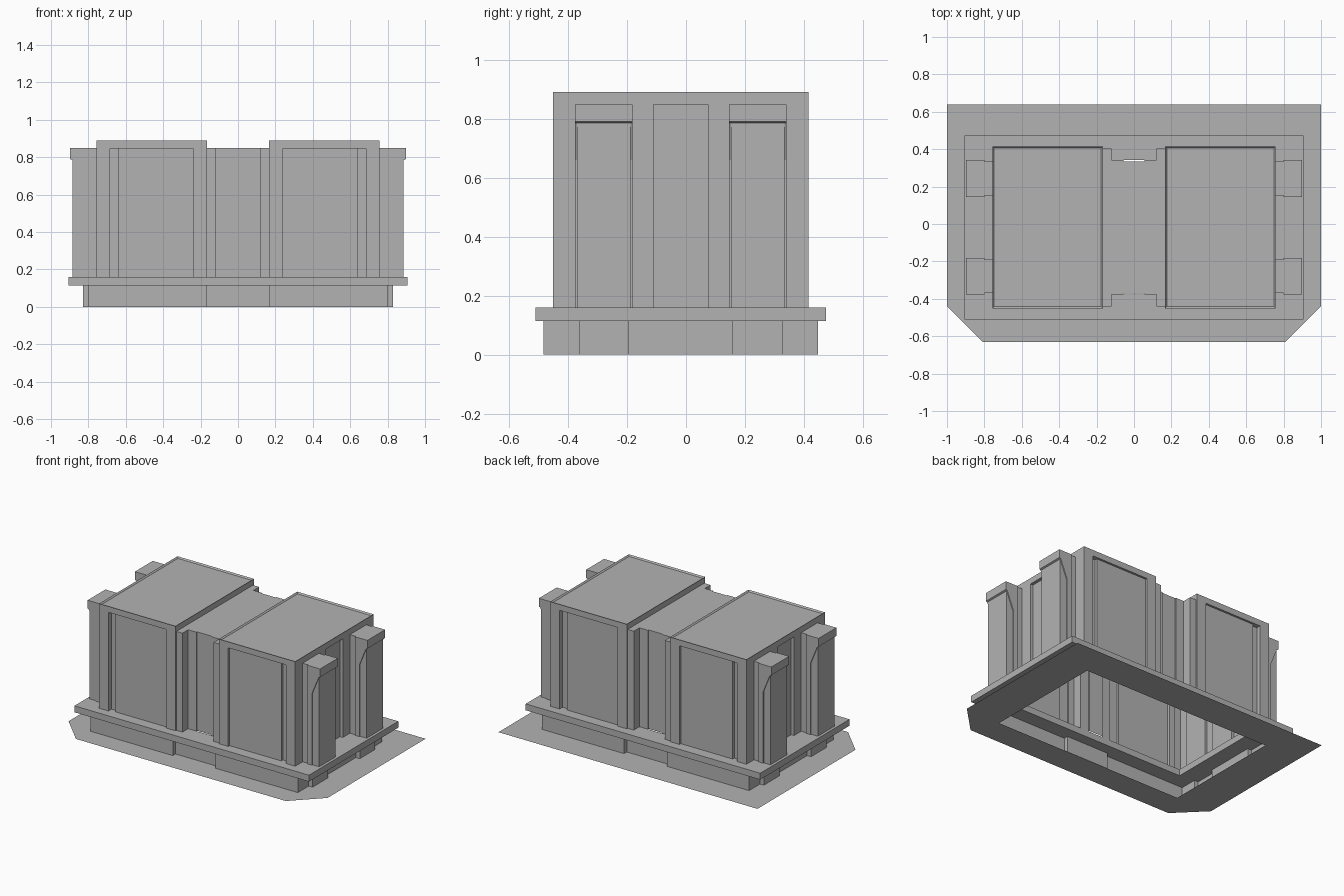
import bpy
import bmesh

cube = bpy.data.objects.get("Cube")
if cube:
    bpy.data.objects.remove(cube, do_unlink=True)

CY = -0.018  # depth centre of the building on its plot

grey = bpy.data.materials.new("plain_grey")
grey.use_nodes = True
GREY = (0.45, 0.45, 0.45, 1)
grey.diffuse_color = GREY
grey.node_tree.nodes["Principled BSDF"].inputs["Base Color"].default_value = GREY


def finish(name, bm, recalc=True):
    if recalc:
        bmesh.ops.recalc_face_normals(bm, faces=bm.faces)
    mesh = bpy.data.meshes.new(name)
    bm.to_mesh(mesh)
    bm.free()
    mesh.materials.append(grey)
    obj = bpy.data.objects.new(name, mesh)
    bpy.context.collection.objects.link(obj)
    return obj


def four_way(quarter):
    """Mirror a quarter outline about both axes into a closed loop."""
    half = quarter + [(x, -y) for x, y in reversed(quarter)]
    loop = half + [(-x, y) for x, y in reversed(half)]
    return [(x, y + CY) for x, y in loop]


def shell(name, loop, z0, z1, roof):
    """Upright walls along a loop, open below, with an optional roof."""
    bm = bmesh.new()
    low = [bm.verts.new((x, y, z0)) for x, y in loop]
    high = [bm.verts.new((x, y, z1)) for x, y in loop]
    n = len(loop)
    for i in range(n):
        j = (i + 1) % n
        bm.faces.new((low[j], low[i], high[i], high[j]))
    if roof:
        bm.faces.new(high[::-1])
    return finish(name, bm)


def sheet(name, outer, inner, z, thick=0):
    """Flat sheet with a hole, optionally given thickness."""
    bm = bmesh.new()
    edges = []
    for loop in (outer, inner):
        vs = [bm.verts.new((x, y, z)) for x, y in loop]
        edges += [bm.edges.new((vs[i - 1], vs[i])) for i in range(len(vs))]
    bmesh.ops.triangle_fill(bm, edges=edges, use_beauty=True, normal=(0, 0, 1))
    if thick:
        out = bmesh.ops.extrude_face_region(bm, geom=bm.faces[:])
        verts = [g for g in out["geom"] if isinstance(g, bmesh.types.BMVert)]
        bmesh.ops.translate(bm, verts=verts, vec=(0, 0, thick))
        return finish(name, bm)
    for f in bm.faces:
        f.normal_update()
        if f.normal.z < 0:
            f.normal_flip()
    return finish(name, bm, recalc=False)


def box(name, x, y, z):
    bm = bmesh.new()
    bmesh.ops.create_cube(bm, size=1)
    for v in bm.verts:
        v.co = [r[0] if c < 0 else r[1] for c, r in zip(v.co, (x, y, z))]
    return finish(name, bm)


def rect(x, half_y):
    return four_way([(x, half_y)])


# Plot sheet with clipped front corners
plot = [(1, 0.64), (-1, 0.64), (-1, -0.44), (-0.81, -0.63), (0.81, -0.63), (1, -0.44)]
sheet("ground_sheet", plot, rect(0.73, 0.43), 0)

# Plinth walls, stepped at the corners and set back in the middle
plinth = [(0.165, 0.435), (0.165, 0.465), (0.8, 0.465), (0.8, 0.345),
          (0.83, 0.345), (0.83, 0.175), (0.8, 0.175)]
shell("plinth", four_way(plinth), 0, 0.115, False)

# Ledge slab
sheet("ledge", rect(0.905, 0.4925), rect(0.69, 0.36), 0.115, 0.045)

# Main walls: recessed centre bay, front and back panels, side panel
walls = [(0.055, 0.353), (0.055, 0.36), (0.12, 0.36), (0.12, 0.4225),
         (0.167, 0.4225), (0.167, 0.4325), (0.24, 0.4325), (0.24, 0.418),
         (0.64, 0.418), (0.64, 0.4), (0.685, 0.4), (0.685, 0.4325),
         (0.757, 0.4325), (0.757, 0.0925), (0.735, 0.0925)]
shell("main_walls", four_way(walls), 0.16, 0.85, True)

for side, tag in ((1, "left"), (-1, "right")):
    def span(a, b):
        return sorted((side * a, side * b))

    # Raised roof block with a sunken lid
    roof = box(f"roof_block_{tag}", span(0.167, 0.757),
               (CY - 0.4325, CY + 0.4325), (0.848, 0.89))
    bm = bmesh.new()
    bm.from_mesh(roof.data)
    top = max(bm.faces, key=lambda f: f.calc_center_median().z)
    bmesh.ops.inset_region(bm, faces=[top], thickness=0.012)
    bmesh.ops.translate(bm, verts=top.verts, vec=(0, 0, -0.01))
    bm.to_mesh(roof.data)
    bm.free()

    # Two bracketed side posts
    for end, place in ((-1, "front"), (1, "back")):
        mid = CY + end * 0.261
        name = f"post_{place}_{tag}"
        box(name + "_neck", span(0.74, 0.81), (mid - 0.09, mid + 0.09), (0.16, 0.848))
        box(name + "_face", span(0.82, 0.886), (mid - 0.091, mid + 0.091), (0.16, 0.8))
        profile = [(0.8, 0.16), (0.835, 0.16), (0.835, 0.66), (0.886, 0.785),
                   (0.897, 0.79), (0.897, 0.848), (0.8, 0.848)]
        bm = bmesh.new()
        face = bm.faces.new([bm.verts.new((side * x, mid - 0.098, z)) for x, z in profile])
        out = bmesh.ops.extrude_face_region(bm, geom=[face])
        verts = [g for g in out["geom"] if isinstance(g, bmesh.types.BMVert)]
        bmesh.ops.translate(bm, verts=verts, vec=(0, 0.196, 0))
        finish(name + "_bracket", bm)
